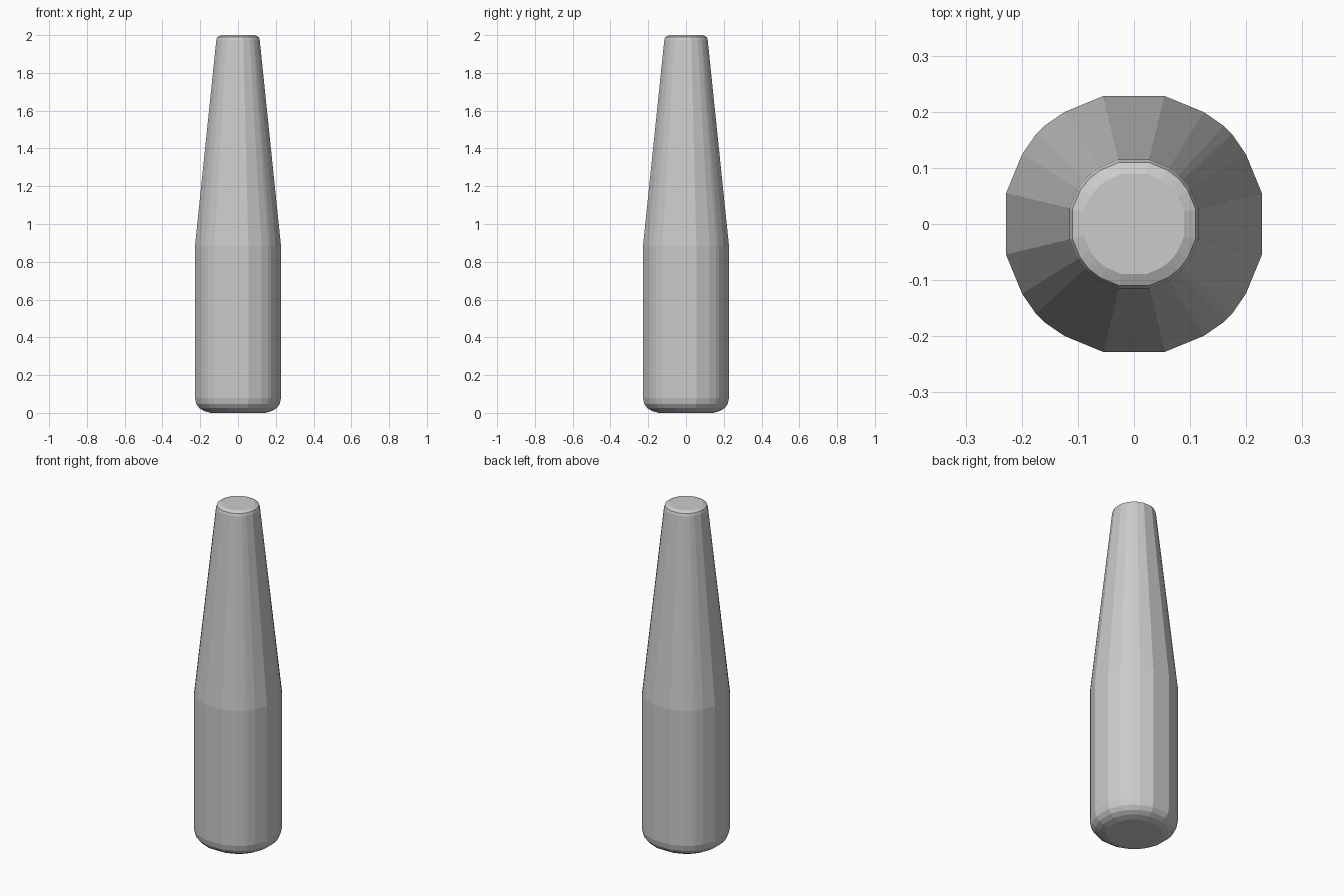
import bpy, bmesh, math

if "Cube" in bpy.data.objects:
    bpy.data.objects.remove(bpy.data.objects["Cube"])

# Faceted cross-section: (angle in degrees, radius) for one quadrant
quadrant = [(13.5, 0.2345), (32, 0.235), (42.5, 0.237),
            (47.5, 0.237), (58, 0.235), (76.5, 0.2345)]
section = [(math.radians(a + 90 * q), r) for q in range(4) for a, r in quadrant]
BODY = 0.2345

# Profile rings: (radius, height, roundness), 0 = faceted section, 1 = circle
profile = [(0.15, 0.0, 1), (0.185, 0.01, 0.7), (0.21, 0.025, 0.4),
           (0.227, 0.047, 0.1), (BODY, 0.08, 0), (BODY, 0.88, 0),
           (0.118, 1.975, 1), (0.113, 1.99, 1), (0.092, 2.0, 1)]

# Bottle-shaped body: straight lower half, tapered neck, rounded ends
bm = bmesh.new()
rings = []
for radius, z, roundness in profile:
    ring = []
    for angle, r in section:
        k = radius * (roundness + (1 - roundness) * r / BODY)
        ring.append(bm.verts.new((k * math.cos(angle), k * math.sin(angle), z)))
    rings.append(ring)

n = len(section)
for low, high in zip(rings, rings[1:]):
    for i in range(n):
        j = (i + 1) % n
        bm.faces.new((low[i], low[j], high[j], high[i]))
bm.faces.new(rings[0][::-1])
bm.faces.new(rings[-1])
bmesh.ops.recalc_face_normals(bm, faces=bm.faces)

mesh = bpy.data.meshes.new("tapered_body")
bm.to_mesh(mesh)
bm.free()
body = bpy.data.objects.new("tapered_body", mesh)
bpy.context.collection.objects.link(body)
